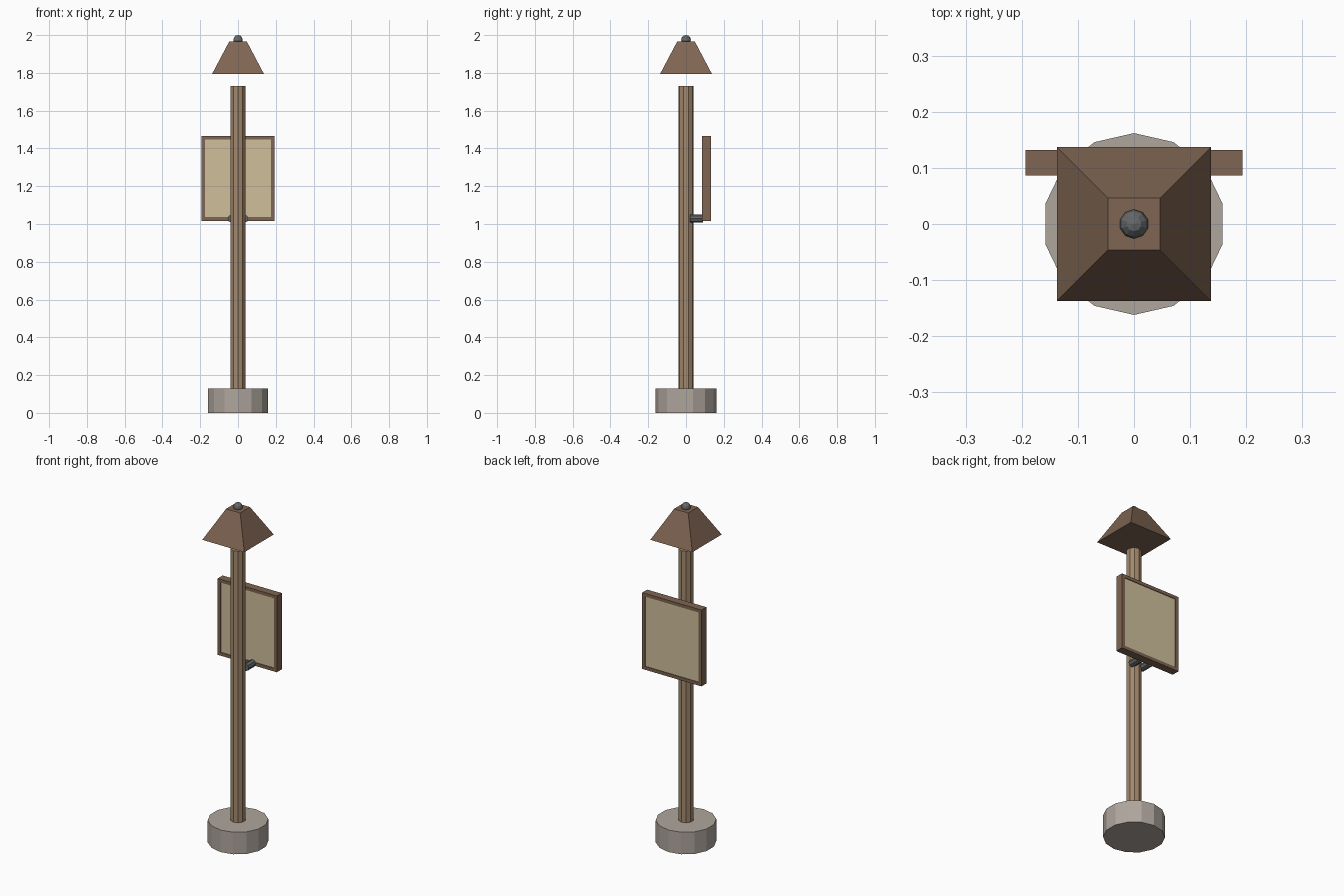
import bpy, math

if "Cube" in bpy.data.objects:
    bpy.data.objects.remove(bpy.data.objects["Cube"])

def material(name, rgb):
    m = bpy.data.materials.new(name)
    m.diffuse_color = (*rgb, 1)
    m.use_nodes = True
    m.node_tree.nodes["Principled BSDF"].inputs["Base Color"].default_value = m.diffuse_color
    return m

stone = material("stone", (0.43, 0.38, 0.34))
light_wood = material("light_wood", (0.37, 0.25, 0.15))
dark_wood = material("dark_wood", (0.21, 0.13, 0.084))
paper = material("paper", (0.63, 0.53, 0.33))
metal = material("metal", (0.13, 0.135, 0.14))

def finish(name, mat):
    ob = bpy.context.object
    ob.name = ob.data.name = name
    ob.data.materials.append(mat)
    return ob

def box(name, lo, hi, mat):
    centre = [(a + b) / 2 for a, b in zip(lo, hi)]
    bpy.ops.mesh.primitive_cube_add(size=1, location=centre)
    bpy.context.object.scale = [b - a for a, b in zip(lo, hi)]
    bpy.ops.object.transform_apply(location=False, rotation=False, scale=True)
    return finish(name, mat)

def prism(name, sides, r1, r2, z0, z1, mat, turn=0):
    bpy.ops.mesh.primitive_cone_add(vertices=sides, radius1=r1, radius2=r2, depth=z1 - z0,
                                    location=(0, 0, (z0 + z1) / 2), rotation=(0, 0, turn))
    return finish(name, mat)

# Footing and post
prism("base", 14, 0.162, 0.162, 0, 0.13, stone)
prism("post", 10, 0.041, 0.041, 0.10, 1.73, light_wood)

# Truncated pyramid roof with a ball on top
prism("roof", 4, 0.137 * math.sqrt(2), 0.046 * math.sqrt(2), 1.795, 1.967, dark_wood, math.pi / 4)
bpy.ops.mesh.primitive_uv_sphere_add(segments=10, ring_count=6, radius=0.026, location=(0, 0, 1.974))
finish("finial", metal)

# Framed sign board behind the post
W, Y0, Y1, Z0, Z1, T = 0.193, 0.086, 0.132, 1.017, 1.467, 0.019
for side, s in (("left", -1), ("right", 1)):
    xs = sorted((s * W, s * (W - T)))
    box("frame_" + side, (xs[0], Y0, Z0), (xs[1], Y1, Z1), dark_wood)
box("frame_bottom", (-W + T, Y0, Z0), (W - T, Y1, Z0 + T), dark_wood)
box("frame_top", (-W + T, Y0, Z1 - T), (W - T, Y1, Z1), dark_wood)
box("panel", (-W + T, Y0 + 0.004, Z0 + T), (W - T, Y1 - 0.004, Z1 - T), paper)

# Two short pegs joining board to post
for side, x in (("left", -0.034), ("right", 0.034)):
    bpy.ops.mesh.primitive_cylinder_add(vertices=8, radius=0.021, depth=0.068,
                                        location=(x, 0.055, 1.028), rotation=(math.pi / 2, 0, 0))
    finish("peg_" + side, metal)
